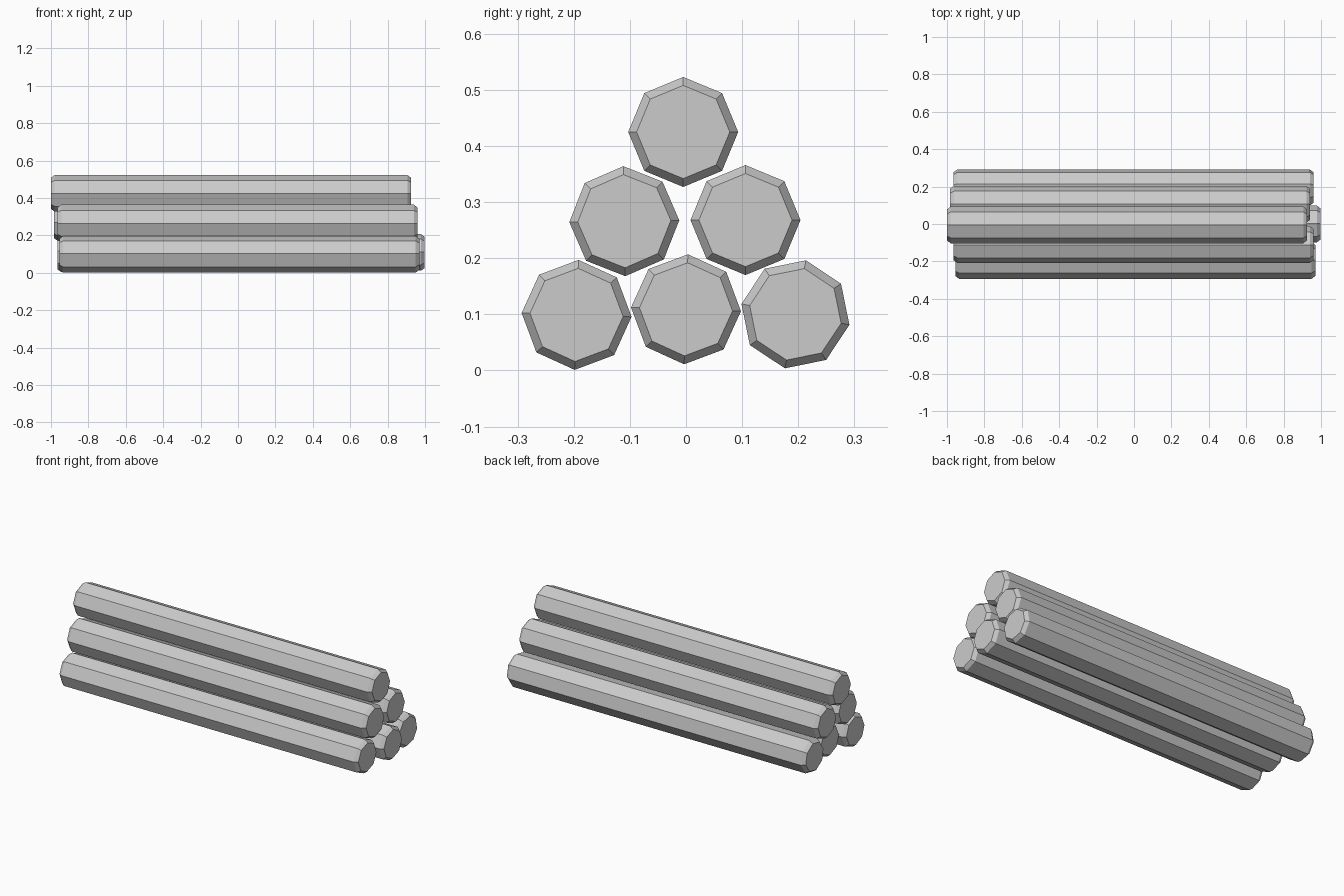
import bpy
import math

cube = bpy.data.objects.get("Cube")
if cube:
    bpy.data.objects.remove(cube, do_unlink=True)

# Single pale grey material
grey = bpy.data.materials.new("pale grey")
grey.use_nodes = True
colour = (0.6, 0.6, 0.6, 1)
grey.diffuse_color = colour
grey.node_tree.nodes["Principled BSDF"].inputs["Base Color"].default_value = colour

SIDES = 8
RADIUS = 0.098
INSET = 0.015
LENGTH = 1.925


def add_log(name, x_start, y, z, roll):
    """Octagonal log along x with chamfered ends; roll in degrees."""
    rings = [(0, RADIUS - INSET), (0.02, RADIUS),
             (LENGTH - 0.02, RADIUS), (LENGTH, RADIUS - INSET)]
    verts = []
    for x, r in rings:
        for i in range(SIDES):
            a = math.tau * i / SIDES - math.radians(roll)
            verts.append((x - LENGTH / 2, r * math.cos(a), r * math.sin(a)))
    faces = [tuple(reversed(range(SIDES))),
             tuple(range(3 * SIDES, 4 * SIDES))]
    for k in range(3):
        for i in range(SIDES):
            j = (i + 1) % SIDES
            a, b = k * SIDES, (k + 1) * SIDES
            faces.append((a + i, a + j, b + j, b + i))
    mesh = bpy.data.meshes.new(name)
    mesh.from_pydata(verts, [], faces)
    mesh.materials.append(grey)
    obj = bpy.data.objects.new(name, mesh)
    obj.location = (x_start + LENGTH / 2, y, z)
    bpy.context.collection.objects.link(obj)


# Bottom row
add_log("bottom_front_log", -0.955, -0.195, 0.099, 2)
add_log("bottom_middle_log", -0.927, 0.0, 0.109, 2)
add_log("bottom_back_log", -0.965, 0.195, 0.1, 11)
# Middle row
add_log("middle_front_log", -0.965, -0.11, 0.266, -1)
add_log("middle_back_log", -0.983, 0.106, 0.268, 0)
# Top
add_log("top_log", -1.0, -0.005, 0.425, 0)
